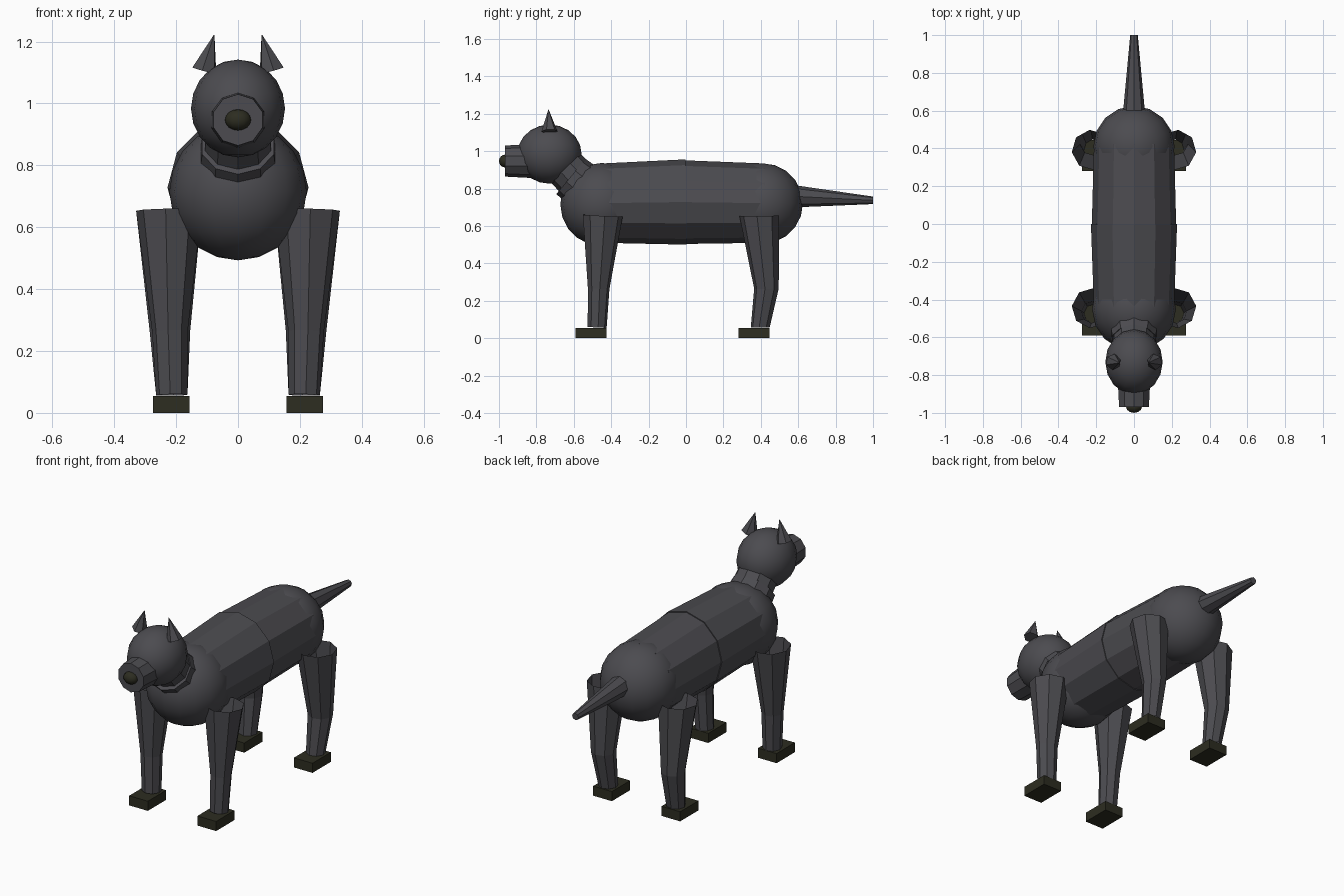
import bpy, bmesh, math
from mathutils import Vector, Matrix

if "Cube" in bpy.data.objects:
    bpy.data.objects.remove(bpy.data.objects["Cube"])


def material(name, rgb):
    m = bpy.data.materials.new(name)
    m.diffuse_color = (*rgb, 1)
    m.use_nodes = True
    m.node_tree.nodes["Principled BSDF"].inputs["Base Color"].default_value = m.diffuse_color
    return m


FUR = material("charcoal fur", (0.072, 0.071, 0.080))
DARK = material("dark olive", (0.026, 0.026, 0.015))


def finish(name, bm, mat, smooth=False):
    bmesh.ops.recalc_face_normals(bm, faces=bm.faces)
    me = bpy.data.meshes.new(name)
    bm.to_mesh(me)
    bm.free()
    me.materials.append(mat)
    for p in me.polygons:
        p.use_smooth = smooth
    ob = bpy.data.objects.new(name, me)
    bpy.context.collection.objects.link(ob)
    return ob


def tube(name, rings, sides, mat=FUR, capped=True, turn=0.0):
    """Faceted tube through (centre, radius) rings, all square to its end-to-end axis."""
    axis = Vector(rings[-1][0]) - Vector(rings[0][0])
    rot = axis.to_track_quat('Z', 'Y')
    bm = bmesh.new()
    loops = []
    for centre, r in rings:
        loop = []
        for i in range(sides):
            a = turn + 2 * math.pi * i / sides
            loop.append(bm.verts.new(Vector(centre) + rot @ Vector((r * math.cos(a), r * math.sin(a), 0))))
        loops.append(loop)
    for lo, hi in zip(loops, loops[1:]):
        for i in range(sides):
            j = (i + 1) % sides
            bm.faces.new((lo[i], lo[j], hi[j], hi[i]))
    if capped:
        bm.faces.new(loops[0])
        bm.faces.new(loops[-1])
    return finish(name, bm, mat)


def ball(name, centre, radii, mat=FUR, seg=16, rows=10):
    bm = bmesh.new()
    bmesh.ops.create_uvsphere(bm, u_segments=seg, v_segments=rows, radius=1,
                              matrix=Matrix.LocRotScale(Vector(centre), None, Vector(radii)))
    return finish(name, bm, mat, True)


def box(name, centre, size, mat):
    bm = bmesh.new()
    bmesh.ops.create_cube(bm, size=1, matrix=Matrix.LocRotScale(Vector(centre), None, Vector(size)))
    return finish(name, bm, mat)


# Trunk: two tapered halves overlapping in the middle, rounded at each end
tube("front_trunk", [((0, -0.45, 0.722), 0.212), ((0, 0.0, 0.728), 0.228)], 12)
tube("rear_trunk", [((0, -0.065, 0.728), 0.225), ((0, 0.42, 0.722), 0.212)], 12)
ball("chest", (0, -0.45, 0.715), (0.222, 0.222, 0.222))
ball("rump", (0, 0.41, 0.72), (0.215, 0.215, 0.215))
tube("tail", [((0, 0.55, 0.76), 0.062), ((0, 1.0, 0.737), 0.02)], 8)

# Neck and head
tube("lower_neck", [((0, -0.555, 0.815), 0.128), ((0, -0.615, 0.865), 0.122)], 10, turn=math.pi / 10)
tube("upper_neck", [((0, -0.60, 0.865), 0.112), ((0, -0.71, 0.98), 0.108)], 10, turn=math.pi / 10)
ball("head", (0, -0.73, 0.984), (0.152, 0.172, 0.158))
tube("muzzle", [((0, -0.78, 0.947), 0.093), ((0, -0.968, 0.947), 0.083)], 10, turn=math.pi / 10)
ball("nose", (0, -0.968, 0.947), (0.042, 0.032, 0.034), DARK, 12, 8)

for side, s in (("left", 1), ("right", -1)):
    tube(side + "_ear", [((s * 0.109, -0.73, 1.106), 0.043), ((s * 0.077, -0.735, 1.222), 0.001)], 6)
    # Legs are open faceted tubes with a bend at the joint
    for end, ys, knee, foot_y in (("front", (-0.475, -0.467, -0.445), 0.058, -0.508),
                                  ("hind", (0.397, 0.430, 0.392), 0.066, 0.363)):
        tube(f"{side}_{end}_leg",
             [((s * 0.214, ys[0], 0.058), 0.051),
              ((s * 0.220, ys[1], 0.265), knee),
              ((s * 0.223, ys[2], 0.655), 0.107)], 8, capped=False, turn=math.pi / 8)
        box(f"{side}_{end}_paw", (s * 0.216, foot_y, 0.0275), (0.118, 0.165, 0.055), DARK)
